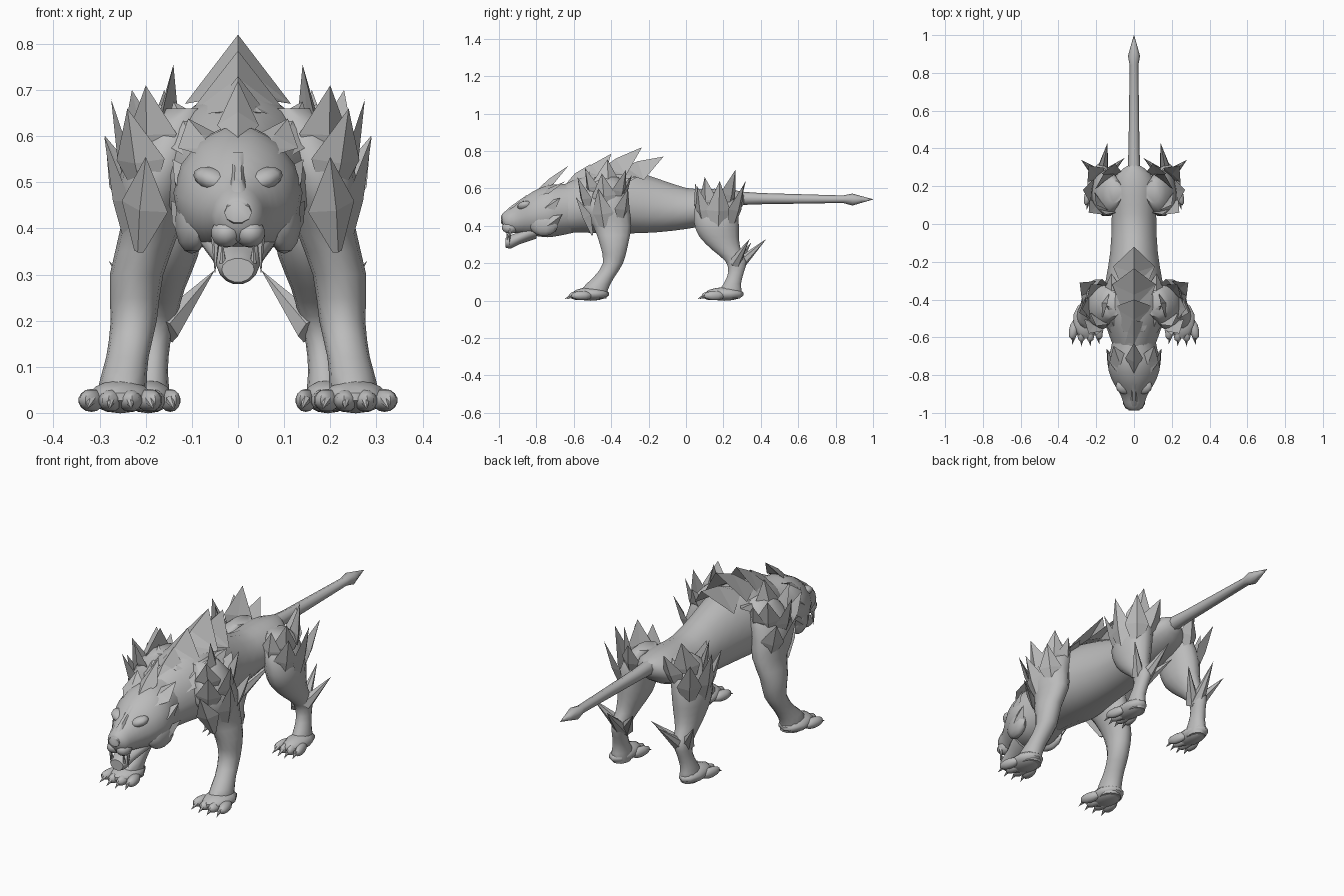
import bpy, bmesh, math
from mathutils import Vector, Matrix

if "Cube" in bpy.data.objects:
    bpy.data.objects.remove(bpy.data.objects["Cube"])

grey = bpy.data.materials.new("stone grey")
grey.use_nodes = True
grey.diffuse_color = (.5, .5, .5, 1)
for node in grey.node_tree.nodes:
    if node.type == 'BSDF_PRINCIPLED':
        node.inputs["Base Color"].default_value = grey.diffuse_color
        node.inputs["Roughness"].default_value = .7


def finish(name, bm, mirror=False, angle=50):
    """Turn a bmesh into an object, smooth below the angle, optionally mirrored."""
    bmesh.ops.recalc_face_normals(bm, faces=bm.faces)
    mesh = bpy.data.meshes.new(name)
    bm.to_mesh(mesh)
    bm.free()
    mesh.materials.append(grey)
    obj = bpy.data.objects.new(name, mesh)
    bpy.context.collection.objects.link(obj)
    bpy.ops.object.select_all(action='DESELECT')
    obj.select_set(True)
    bpy.context.view_layer.objects.active = obj
    if angle:
        bpy.ops.object.shade_smooth_by_angle(angle=math.radians(angle))
    if mirror:
        mod = obj.modifiers.new("mirror", 'MIRROR')
        mod.use_mirror_merge = False
    return obj


def blend(a, b, c, d, t):
    """Catmull-Rom step between rings b and c."""
    return [q + .5 * t * (r - p + t * (2*p - 5*q + 4*r - s + t * (3*(q - r) + s - p)))
            for p, q, r, s in zip(a, b, c, d)]


def loft(name, axis, rings, taper=0, mirror=False, sides=14, steps=2):
    """Skin rings of (position, x centre, low, high, half width) along y or z."""
    dense = []
    last = len(rings) - 1
    for i in range(last):
        four = [rings[max(0, min(last, i + k))] for k in (-1, 0, 1, 2)]
        dense += [blend(*four, s / steps) for s in range(steps)]
    dense.append(rings[-1])
    bm = bmesh.new()
    loops = []
    for pos, xc, low, high, half in dense:
        loop = []
        for k in range(sides):
            a = math.tau * k / sides
            x = xc + half * math.cos(a) * (1 - taper * math.sin(a))
            v = (low + high) / 2 + (high - low) / 2 * math.sin(a)
            loop.append(bm.verts.new((x, pos, v) if axis == 'y' else (x, v, pos)))
        loops.append(loop)
    for one, two in zip(loops, loops[1:]):
        for k in range(sides):
            n = (k + 1) % sides
            bm.faces.new((one[k], one[n], two[n], two[k]))
    bm.faces.new(loops[0])
    bm.faces.new(loops[-1])
    return finish(name, bm, mirror)


def add_ball(bm, centre, size, turn=0, tilt=0):
    rot = Matrix.Rotation(turn, 4, 'Z') @ Matrix.Rotation(tilt, 4, 'Y')
    bmesh.ops.create_uvsphere(bm, u_segments=10, v_segments=7, radius=1,
                              matrix=Matrix.Translation(centre) @ rot @ Matrix.Diagonal((*size, 1)))


def add_spike(bm, base, tip, radius):
    base, tip = Vector(base), Vector(tip)
    rot = (tip - base).to_track_quat('Z', 'Y').to_matrix().to_4x4()
    bmesh.ops.create_cone(bm, cap_ends=True, segments=6, radius1=radius, radius2=0,
                          depth=(tip - base).length,
                          matrix=Matrix.Translation((base + tip) / 2) @ rot)


def leaves(name, items, core, droop=.015, bulge=.012, foot=.2, mirror=False):
    """Pointed ridged scales facing away from a core point: base, tip, half width."""
    bm = bmesh.new()
    for base, tip, half in items:
        base, tip = Vector(base), Vector(tip)
        along = tip - base
        mid = base + along * .45
        out = mid - Vector(core)
        out = (out - along * out.dot(along) / along.length_squared).normalized()
        side = along.normalized().cross(out) * half
        pts = [base - side * foot, base + out * bulge * .5, base + side * foot,
               mid + side - out * droop, tip, mid - side - out * droop,
               mid + out * bulge, mid - out * bulge]
        a, ridge, b, right, top, left, front, back = [bm.verts.new(p) for p in pts]
        for face in ((a, ridge, front, left), (ridge, b, right, front),
                     (front, right, top), (left, front, top),
                     (a, left, back), (b, back, right), (a, back, b),
                     (right, back, top), (left, top, back), (a, b, ridge)):
            bm.faces.new(face)
    return finish(name, bm, mirror, angle=0)


def paw(name, x, front, back, gap):
    """Foot pad, four splayed toes and their claws."""
    bm = bmesh.new()
    add_ball(bm, (x, (front + back) / 2 + .01, .035), (gap * 1.7, (back - front) / 2, .036))
    for k in (-1.5, -.5, .5, 1.5):
        tx, ty = x + k * gap, front + .045 + .012 * abs(k)
        add_ball(bm, (tx, ty, .027), (gap * .62, .058, .025), turn=k * .15)
        add_spike(bm, (tx, ty - .04, .028), (tx + k * .006, ty - .08, .008), .011)
    return finish(name, bm, mirror=True)


# Torso and tail
loft("torso", 'y', [
    (-.66, 0, .36, .62, .105), (-.55, 0, .36, .67, .145), (-.44, 0, .355, .7, .175),
    (-.3, 0, .355, .7, .15), (-.15, 0, .362, .655, .126), (0, 0, .38, .605, .118),
    (.1, 0, .4, .6, .118), (.2, 0, .43, .6, .115), (.27, 0, .47, .59, .085),
    (.31, 0, .515, .58, .03)], taper=.12)
loft("tail", 'y', [
    (.26, 0, .51, .585, .035), (.4, 0, .515, .575, .029), (.84, 0, .522, .562, .023),
    (.89, 0, .508, .572, .032), (.94, 0, .523, .558, .018), (1, 0, .54, .542, .001)],
    sides=8, steps=1)

# Head, lower jaw and facial forms
loft("head", 'y', [
    (-.985, 0, .42, .46, .025), (-.965, 0, .375, .48, .05), (-.92, 0, .36, .505, .065),
    (-.88, 0, .355, .54, .085), (-.82, 0, .345, .585, .12), (-.74, 0, .335, .62, .14),
    (-.67, 0, .345, .625, .125), (-.6, 0, .36, .63, .11)], taper=.06)
loft("lower_jaw", 'y', [
    (-.965, 0, .283, .335, .035), (-.935, 0, .278, .352, .045),
    (-.89, 0, .3, .37, .055), (-.8, 0, .33, .42, .085)], taper=-.1)
loft("nose_bridge", 'y', [
    (-.988, 0, .412, .455, .03), (-.95, 0, .4, .496, .027),
    (-.9, 0, .42, .533, .022), (-.85, 0, .46, .568, .03)], sides=10)

bm = bmesh.new()
add_ball(bm, (.026, -.94, .39), (.034, .045, .032))
add_ball(bm, (.1, -.76, .41), (.034, .08, .065), turn=-.2)
add_ball(bm, (.052, -.862, .505), (.048, .04, .025), turn=.4, tilt=-.35)
finish("muzzle_cheek_and_brow", bm, mirror=True)

bm = bmesh.new()
add_spike(bm, (.048, -.94, .385), (.05, -.945, .3), .011)
add_spike(bm, (.033, -.95, .325), (.034, -.96, .375), .008)
finish("fangs", bm, mirror=True)

# Head crest and the scales behind the cheeks
leaves("centre_crest", [((0, -.8, .58), (0, -.63, .72), .045)], (0, -.65, .2), droop=.025)
leaves("side_crest", [((.055, -.79, .565), (.108, -.645, .638), .055)],
       (0, -.72, .2), bulge=.006, foot=.5, mirror=True)
leaves("cheek_scales", [
    ((.115, -.79, .46), (.142, -.67, .55), .04), ((.12, -.77, .38), (.145, -.66, .46), .04)],
    (0, -.72, .44), foot=.5, mirror=True)

# Overlapping scales along the spine
leaves("spine_scales", [
    ((0, -.64, .61), (0, -.51, .73), .1), ((0, -.57, .65), (0, -.4, .785), .11),
    ((0, -.47, .68), (0, -.235, .82), .115), ((0, -.36, .69), (0, -.12, .77), .11)],
    (0, -.4, -3), droop=.085, bulge=.02, foot=.5)
leaves("flank_scales", [
    ((.09, -.58, .57), (.14, -.43, .675), .06), ((.11, -.44, .62), (.12, -.26, .66), .055)],
    (0, -.42, .3), foot=.5, mirror=True)

# Front legs with shoulder scales
loft("front_leg", 'z', [
    (.66, .11, -.49, -.36, .05), (.6, .145, -.53, -.32, .075), (.5, .18, -.56, -.3, .08),
    (.4, .19, -.5, -.29, .065), (.3, .22, -.462, -.308, .058), (.2, .226, -.445, -.335, .05),
    (.12, .24, -.5, -.385, .046), (.06, .25, -.56, -.415, .052), (.01, .25, -.53, -.425, .05)],
    mirror=True)
paw("front_paw", .255, -.62, -.42, .042)
leaves("shoulder_scales", [
    ((.215, -.5, .35), (.2, -.59, .555), .055), ((.235, -.43, .35), (.29, -.47, .6), .06),
    ((.22, -.35, .4), (.288, -.31, .6), .055), ((.2, -.52, .45), (.24, -.58, .66), .06),
    ((.23, -.43, .46), (.275, -.45, .68), .065), ((.2, -.37, .49), (.23, -.32, .7), .06),
    ((.185, -.49, .52), (.2, -.54, .71), .06), ((.18, -.42, .54), (.14, -.42, .755), .075),
    ((.145, -.35, .52), (.17, -.29, .67), .05)],
    (.15, -.43, .5), mirror=True)

# Hind legs with hip scales and hock spurs
loft("hind_leg", 'z', [
    (.58, .1, .11, .23, .04), (.52, .13, .05, .27, .07), (.42, .15, .04, .285, .078),
    (.34, .155, .07, .285, .068), (.27, .165, .14, .295, .05), (.21, .172, .21, .325, .04),
    (.15, .18, .225, .31, .033), (.09, .188, .2, .295, .036), (.04, .19, .17, .3, .042),
    (.01, .19, .19, .29, .04)], mirror=True)
paw("hind_paw", .195, .09, .3, .032)
leaves("hip_scales", [
    ((.185, .1, .38), (.24, .06, .61), .055), ((.21, .17, .35), (.27, .18, .64), .065),
    ((.185, .24, .37), (.24, .31, .62), .058), ((.17, .12, .44), (.2, .1, .66), .06),
    ((.17, .21, .45), (.16, .265, .7), .065), ((.13, .25, .45), (.1, .32, .64), .055),
    ((.13, .06, .45), (.15, .05, .63), .05)],
    (.12, .16, .5), mirror=True)

bm = bmesh.new()
add_spike(bm, (.17, .27, .18), (.14, .43, .33), .036)
add_spike(bm, (.19, .26, .2), (.28, .34, .33), .034)
add_spike(bm, (.16, .25, .18), (.05, .35, .31), .036)
finish("hock_spurs", bm, mirror=True)
